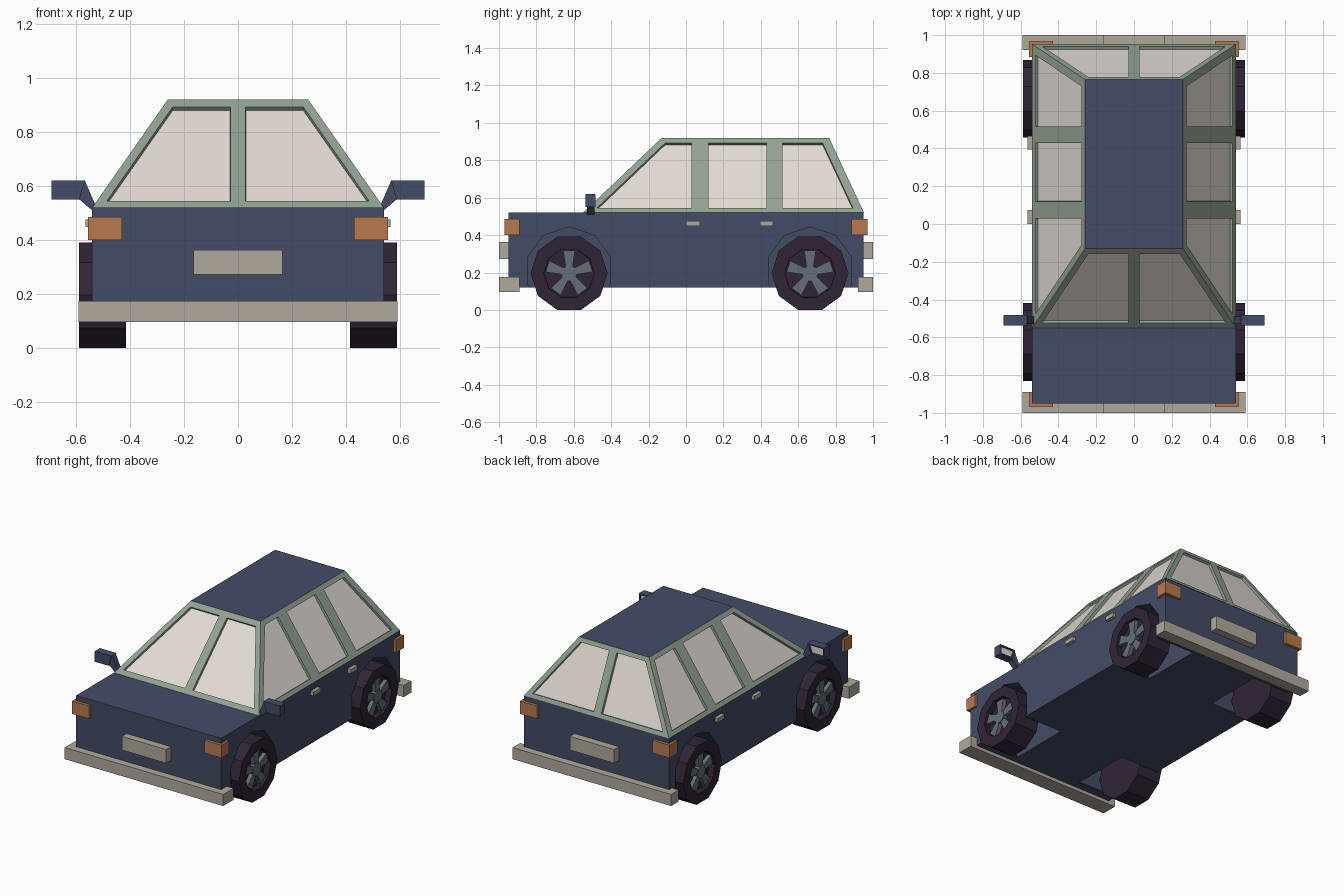
import bpy, bmesh, math
from mathutils import Vector

if "Cube" in bpy.data.objects:
    bpy.data.objects.remove(bpy.data.objects["Cube"])


def mat(name, r, g, b):
    lin = [(c / 255 / 12.92) if c < 11 else ((c / 255 + 0.055) / 1.055) ** 2.4 for c in (r, g, b)]
    m = bpy.data.materials.new(name)
    m.diffuse_color = (*lin, 1)
    m.use_nodes = True
    m.node_tree.nodes["Principled BSDF"].inputs["Base Color"].default_value = m.diffuse_color
    return m


BLUE = mat("body blue", 68, 76, 103)
GREEN = mat("frame green", 146, 162, 147)
GLASS = mat("window glass", 226, 218, 212)
TRIM = mat("trim beige", 176, 169, 157)
ORANGE = mat("lamp orange", 184, 122, 80)
TYRE = mat("tyre purple", 48, 36, 54)
RIM = mat("rim grey", 100, 111, 121)


def finish(name, bm, *mats):
    bmesh.ops.recalc_face_normals(bm, faces=bm.faces)
    me = bpy.data.meshes.new(name)
    bm.to_mesh(me)
    bm.free()
    for m in mats:
        me.materials.append(m)
    ob = bpy.data.objects.new(name, me)
    bpy.context.collection.objects.link(ob)
    return ob


def prism(bm, profile, axis, a, b):
    """Extrude a profile along x (points are y,z) or y (points are x,z)."""
    place = (lambda p, t: (t, p[0], p[1])) if axis == "x" else (lambda p, t: (p[0], t, p[1]))
    rings = [[bm.verts.new(place(p, t)) for p in profile] for t in (a, b)]
    faces = [bm.faces.new(rings[0]), bm.faces.new(rings[1])]
    for i in range(len(profile)):
        j = (i + 1) % len(profile)
        faces.append(bm.faces.new((rings[0][i], rings[0][j], rings[1][j], rings[1][i])))
    bmesh.ops.recalc_face_normals(bm, faces=faces)
    return faces


def box(name, x0, x1, y0, y1, z0, z1, m):
    bm = bmesh.new()
    prism(bm, [(x0, z0), (x1, z0), (x1, z1), (x0, z1)], "y", y0, y1)
    return finish(name, bm, m)


def ngon(cy, cz, r, n, start=0.0):
    return [(cy + r * math.cos(start + math.tau * i / n), cz + r * math.sin(start + math.tau * i / n))
            for i in range(n)]


WHEEL_Y, WHEEL_Z, WHEEL_R = (-0.625, 0.663), 0.196, 0.206

# Lower body with four wheel arches cut out
body = box("body", -0.54, 0.54, -0.95, 0.95, 0.12, 0.52, BLUE)
bpy.context.view_layer.objects.active = body
for s in (-1, 1):
    for y in WHEEL_Y:
        bm = bmesh.new()
        prism(bm, ngon(y, 0.21, 0.233, 10, math.pi / 2), "x", s * 0.25, s * 0.7)
        cutter = finish("arch_cutter", bm, BLUE)
        cutter.hide_render = True
        mod = body.modifiers.new("arch", "BOOLEAN")
        mod.operation, mod.solver, mod.object = "DIFFERENCE", "EXACT", cutter
        bpy.ops.object.modifier_apply(modifier=mod.name)
        bpy.data.objects.remove(cutter)

# Cabin: sloped panels gridded into frame bars and recessed windows
ROWS = (0.52, 0.545, 0.893, 0.92)


def mix(z, low, high):
    return low + (high - low) * (z - 0.52) / 0.40


def side_x(z): return mix(z, 0.54, 0.26)
def front_y(z): return mix(z, -0.55, -0.13)
def back_y(z): return mix(z, 0.952, 0.765)


def panel(bm, columns, place, windows):
    grid = [[bm.verts.new(place(c, z)) for c in columns(z)] for z in ROWS]
    for r in range(3):
        for c in range(len(grid[0]) - 1):
            f = bm.faces.new((grid[r][c], grid[r][c + 1], grid[r + 1][c + 1], grid[r + 1][c]))
            f.material_index = 1 if r == 1 and c in windows else 0


def side_columns(z):
    f, b = front_y(z), back_y(z)
    return (f, f + 0.047, 0.03, 0.12, 0.43, 0.515, b - 0.047, b)


def end_columns(z):
    x = side_x(z)
    return (-x, -x + 0.037, -0.028, 0.028, x - 0.037, x)


bm = bmesh.new()
for s in (-1, 1):
    panel(bm, side_columns, lambda c, z: (s * side_x(z), c, z), (1, 3, 5))
for edge_y in (front_y, back_y):
    panel(bm, end_columns, lambda c, z: (c, edge_y(z), z), (1, 3))
bmesh.ops.remove_doubles(bm, verts=bm.verts, dist=0.0005)
rim_edges = [e for e in bm.edges if e.is_boundary and all(v.co.z > 0.91 for v in e.verts)]
roof = bmesh.ops.holes_fill(bm, edges=rim_edges, sides=0)["faces"]
for f in roof:
    f.material_index = 2
bmesh.ops.recalc_face_normals(bm, faces=bm.faces)
panes = [f for f in bm.faces if f.material_index == 1]
for f in bmesh.ops.inset_individual(bm, faces=panes, thickness=0.001, depth=-0.017)["faces"]:
    f.material_index = 0
for f in panes:
    f.material_index = 1
finish("cabin", bm, GREEN, GLASS, BLUE)

# Bumpers and number plates
box("front_bumper", -0.59, 0.59, -1.0, -0.89, 0.097, 0.175, TRIM)
box("rear_bumper", -0.59, 0.59, 0.92, 1.0, 0.097, 0.175, TRIM)
box("front_plate", -0.165, 0.165, -1.0, -0.945, 0.272, 0.364, TRIM)
box("rear_plate", -0.165, 0.165, 0.945, 1.0, 0.272, 0.364, TRIM)

for s, side in ((-1, "left"), (1, "right")):
    # Lamps and door handles
    lo, hi = sorted((s * 0.43, s * 0.556))
    box(f"{side}_headlamp", lo, hi, -0.97, -0.89, 0.40, 0.486, ORANGE)
    box(f"{side}_tail_lamp", lo, hi, 0.885, 0.97, 0.40, 0.486, ORANGE)
    lo, hi = sorted((s * 0.53, s * 0.564))
    box(f"{side}_front_handle", lo, hi, 0.0, 0.075, 0.448, 0.476, TRIM)
    box(f"{side}_rear_handle", lo, hi, 0.395, 0.465, 0.448, 0.476, TRIM)

    # Wing mirror: housing with a recessed glass, on a slanted stalk
    bm = bmesh.new()
    faces = prism(bm, [(s * x, z) for x, z in ((0.567, 0.62), (0.69, 0.62), (0.69, 0.55), (0.587, 0.55))],
                  "y", -0.538, -0.483)
    back = max(faces, key=lambda f: f.calc_center_median().y)
    bmesh.ops.inset_individual(bm, faces=[back], thickness=0.013, depth=0)
    bmesh.ops.inset_individual(bm, faces=[back], thickness=0.001, depth=-0.01)
    back.material_index = 1
    for f in bm.faces:
        f.material_index = 1 if f == back else 0
    prism(bm, [(s * x, z) for x, z in ((0.567, 0.62), (0.587, 0.55), (0.54, 0.51), (0.53, 0.535))],
          "y", -0.53, -0.49)
    finish(f"{side}_mirror", bm, BLUE, GLASS)

    for y, end in zip(WHEEL_Y, ("front", "rear")):
        # Ten-sided tyre with a dished outer face
        bm = bmesh.new()
        faces = prism(bm, ngon(y, WHEEL_Z, WHEEL_R, 10), "x", s * 0.415, s * 0.588)
        outer = max(faces, key=lambda f: s * f.calc_center_median().x)
        bmesh.ops.inset_individual(bm, faces=[outer], thickness=0.071, depth=0)
        bmesh.ops.inset_individual(bm, faces=[outer], thickness=0.001, depth=-0.04)
        finish(f"{side}_{end}_tyre", bm, TYRE)

        # Five flared spokes and a hub
        bm = bmesh.new()
        prism(bm, ngon(y, WHEEL_Z, 0.043, 10), "x", s * 0.545, s * 0.58)
        for i in range(5):
            a = math.pi / 2 + math.tau * i / 5
            u, v = Vector((math.cos(a), math.sin(a))), Vector((-math.sin(a), math.cos(a)))
            c = Vector((y, WHEEL_Z))
            prism(bm, [c + u * r + v * w for r, w in
                       ((0.025, -0.017), (0.122, -0.032), (0.122, 0.032), (0.025, 0.017))],
                  "x", s * 0.545, s * 0.575)
        finish(f"{side}_{end}_rim", bm, RIM)
